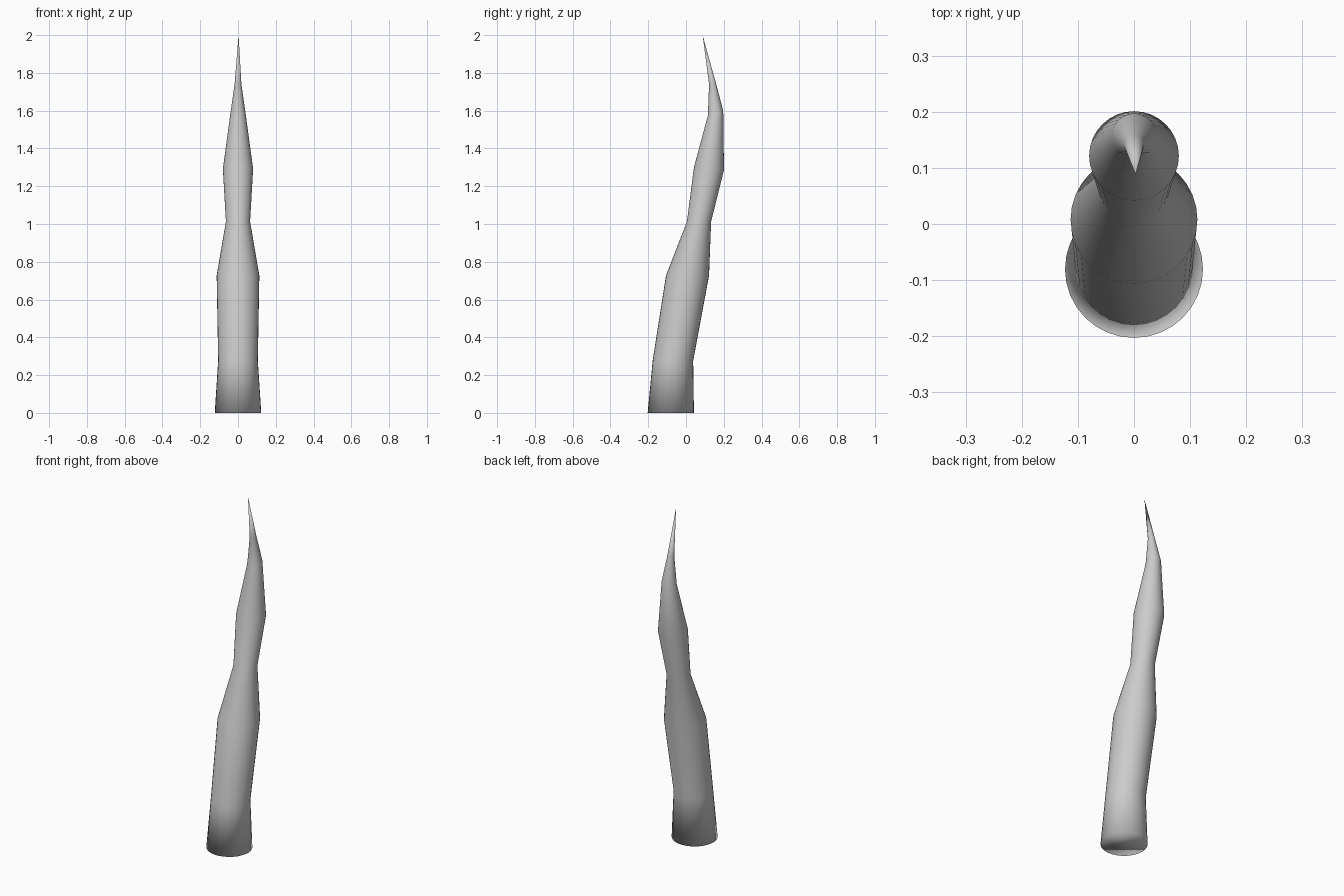
import bpy, bmesh
from math import cos, sin, tau

if "Cube" in bpy.data.objects:
    bpy.data.objects.remove(bpy.data.objects["Cube"])

SIDES = 32
# Rings up the bent spike: z at front edge, z at back edge, y front, y back, half width
RINGS = [
    (0.00, 0.00, -0.203, 0.042, 0.123),
    (0.28, 0.275, -0.176, 0.038, 0.105),
    (0.727, 0.727, -0.106, 0.122, 0.113),
    (1.013, 1.013, 0.005, 0.133, 0.064),
    (1.30, 1.285, 0.042, 0.201, 0.080),
    (1.575, 1.60, 0.116, 0.197, 0.040),
    (1.74, 1.74, 0.122, 0.160, 0.018),
]
TIP = (0.003, 0.088, 2.0)

bm = bmesh.new()

# Cross-sections
loops = []
for zf, zb, yf, yb, r in RINGS:
    loop = []
    for i in range(SIDES):
        a = tau * i / SIDES
        t = (sin(a) + 1) / 2
        loop.append(bm.verts.new((r * cos(a), yf + (yb - yf) * t, zf + (zb - zf) * t)))
    loops.append(loop)

# Skin between sections, pointed tip, closed base
tip = bm.verts.new(TIP)
for i in range(SIDES):
    j = (i + 1) % SIDES
    for lo, hi in zip(loops, loops[1:]):
        bm.faces.new((lo[i], lo[j], hi[j], hi[i]))
    bm.faces.new((loops[-1][i], loops[-1][j], tip))
bm.faces.new(loops[0][::-1])

for f in bm.faces:
    f.smooth = True
bm.normal_update()

mesh = bpy.data.meshes.new("curved_spike")
bm.to_mesh(mesh)
bm.free()
bpy.context.collection.objects.link(bpy.data.objects.new("curved_spike", mesh))
